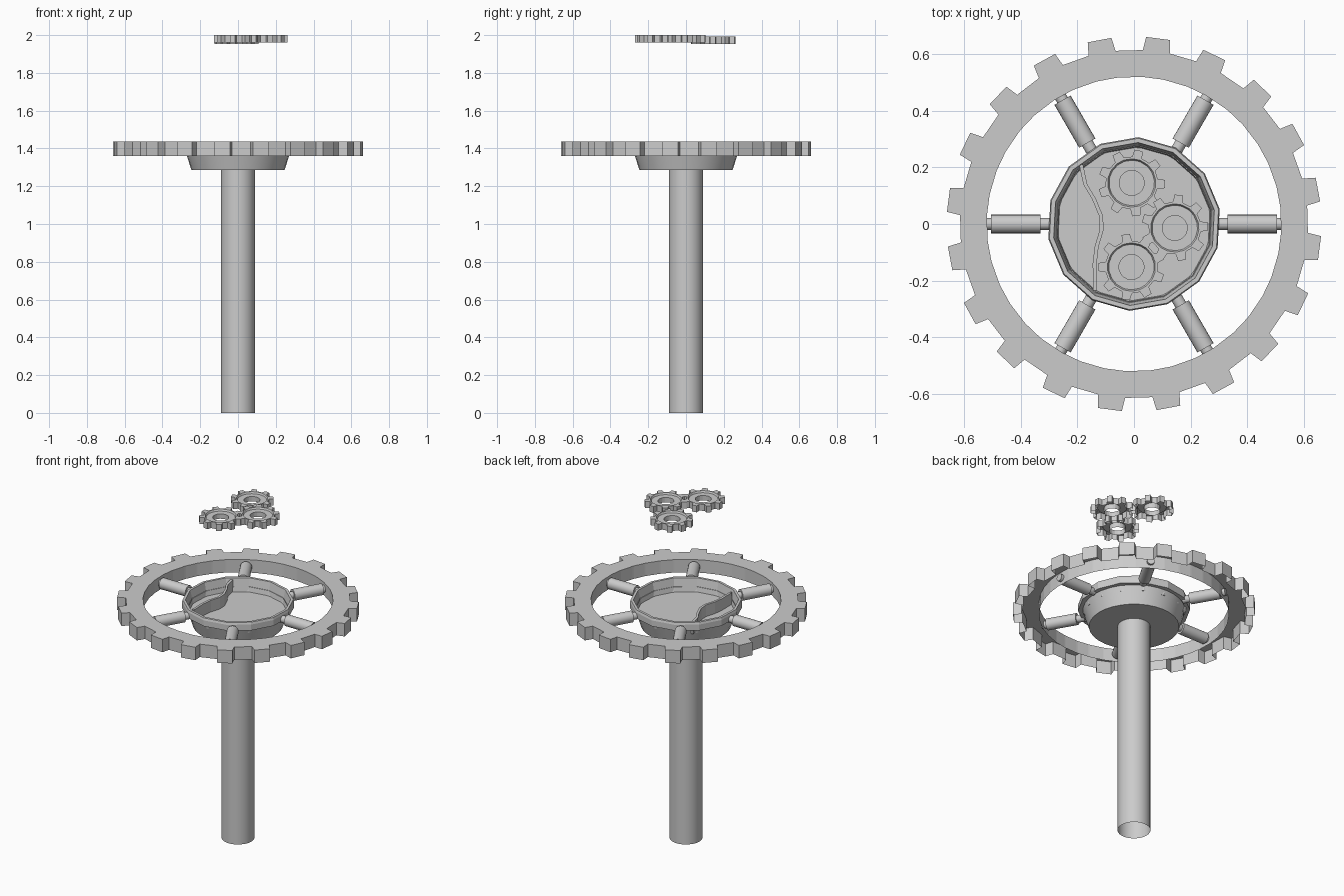
import bpy, bmesh, math
from mathutils import Vector

if "Cube" in bpy.data.objects:
    bpy.data.objects.remove(bpy.data.objects["Cube"])

metal = bpy.data.materials.new("grey metal")
metal.diffuse_color = (0.6, 0.6, 0.6, 1)
metal.use_nodes = True
metal.node_tree.nodes["Principled BSDF"].inputs["Base Color"].default_value = metal.diffuse_color


def finish(bm, name, smooth=None):
    bmesh.ops.recalc_face_normals(bm, faces=bm.faces)
    mesh = bpy.data.meshes.new(name)
    bm.to_mesh(mesh)
    bm.free()
    mesh.materials.append(metal)
    ob = bpy.data.objects.new(name, mesh)
    bpy.context.collection.objects.link(ob)
    if smooth:
        bpy.ops.object.select_all(action='DESELECT')
        ob.select_set(True)
        bpy.context.view_layer.objects.active = ob
        bpy.ops.object.shade_smooth_by_angle(angle=math.radians(smooth))
    return ob


def bridge_loops(bm, loops, cap_first=False, cap_last=False):
    rings = [[bm.verts.new(p) for p in loop] for loop in loops]
    n = len(rings[0])
    for a, b in zip(rings, rings[1:]):
        for i in range(n):
            j = (i + 1) % n
            bm.faces.new((a[i], a[j], b[j], b[i]))
    if cap_first:
        bm.faces.new(rings[0])
    if cap_last:
        bm.faces.new(rings[-1])


def circle(r, z, n, phase=0.0):
    return [Vector((r * math.cos(phase + i * math.tau / n),
                    r * math.sin(phase + i * math.tau / n), z)) for i in range(n)]


def lathe(name, profile, n, phase=0.0, smooth=None, **caps):
    bm = bmesh.new()
    bridge_loops(bm, [circle(r, z, n, phase) for r, z in profile], **caps)
    return finish(bm, name, smooth)


def gear(name, teeth, root, tip, half_root, half_tip, phase, z0, inner, centre=(0, 0)):
    """Toothed shell, open underneath; inner is the (radius, z) profile from the top inward."""
    pts = []
    for t in range(teeth):
        a = phase + t * 360 / teeth
        pts += [(root, a - half_root), (tip, a - half_tip), (tip, a + half_tip), (root, a + half_root)]
    pts = [(r, math.radians(a)) for r, a in pts]
    z1 = inner[0][1]
    loops = [[Vector((r * math.cos(a), r * math.sin(a), z)) for r, a in pts] for z in (z0, z1)]
    loops += [[Vector((r * math.cos(a), r * math.sin(a), z)) for _, a in pts] for r, z in inner]
    bm = bmesh.new()
    bridge_loops(bm, loops)
    bmesh.ops.translate(bm, verts=bm.verts, vec=(centre[0], centre[1], 0))
    return finish(bm, name)


# Column
lathe("column", [(0.09, 0), (0.09, 1.29)], 32, smooth=40)

# Large toothed rim
gear("toothed_rim", 20, 0.615, 0.662, 4.5, 3.7, 10.6, 1.36, [(0.52, 1.438), (0.52, 1.36)])

# Bowl under the flange, and the faceted flange with its recessed tray
lathe("bowl", [(0.247, 1.287), (0.28, 1.39)], 32, smooth=30, cap_first=True)
lathe("tray", [(0.275, 1.39), (0.307, 1.39), (0.307, 1.425), (0.303, 1.438), (0.288, 1.438), (0.272, 1.36)],
      14, math.radians(9.9), cap_last=True)

# Wavy divider standing in the tray
path = [(-0.18, 0.21), (-0.165, 0.14), (-0.135, 0.09), (-0.11, 0.03),
        (-0.107, -0.02), (-0.125, -0.08), (-0.132, -0.14), (-0.13, -0.235)]
outline = path + [(x - 0.014, y) for x, y in reversed(path)]
bm = bmesh.new()
bridge_loops(bm, [[Vector((x, y, z)) for x, y in outline] for z in (1.36, 1.43)], cap_last=True)
finish(bm, "tray_divider")

# Six spokes: thick barrel with a thin pin at each end
for k in range(6):
    spoke = lathe("spoke", [(0.021, 0.285), (0.021, 0.33), (0.033, 0.33), (0.033, 0.505),
                            (0.021, 0.505), (0.021, 0.535)], 20, smooth=40,
                  cap_first=True, cap_last=True)
    spoke.rotation_euler = (0, math.pi / 2, k * math.pi / 3)
    spoke.location.z = 1.40

# Three small floating gears with recessed webs and bored centres
for name, centre, top, phase in (("back_gear", (-0.008, 0.145), 1.992, 78),
                                 ("right_gear", (0.144, -0.014), 2.0, 83),
                                 ("front_gear", (-0.009, -0.152), 2.0, 100)):
    gear(name, 9, 0.093, 0.118, 11, 7, phase, top - 0.039,
         [(0.085, top), (0.08, top - 0.01), (0.044, top - 0.01), (0.044, top - 0.039)], centre)
